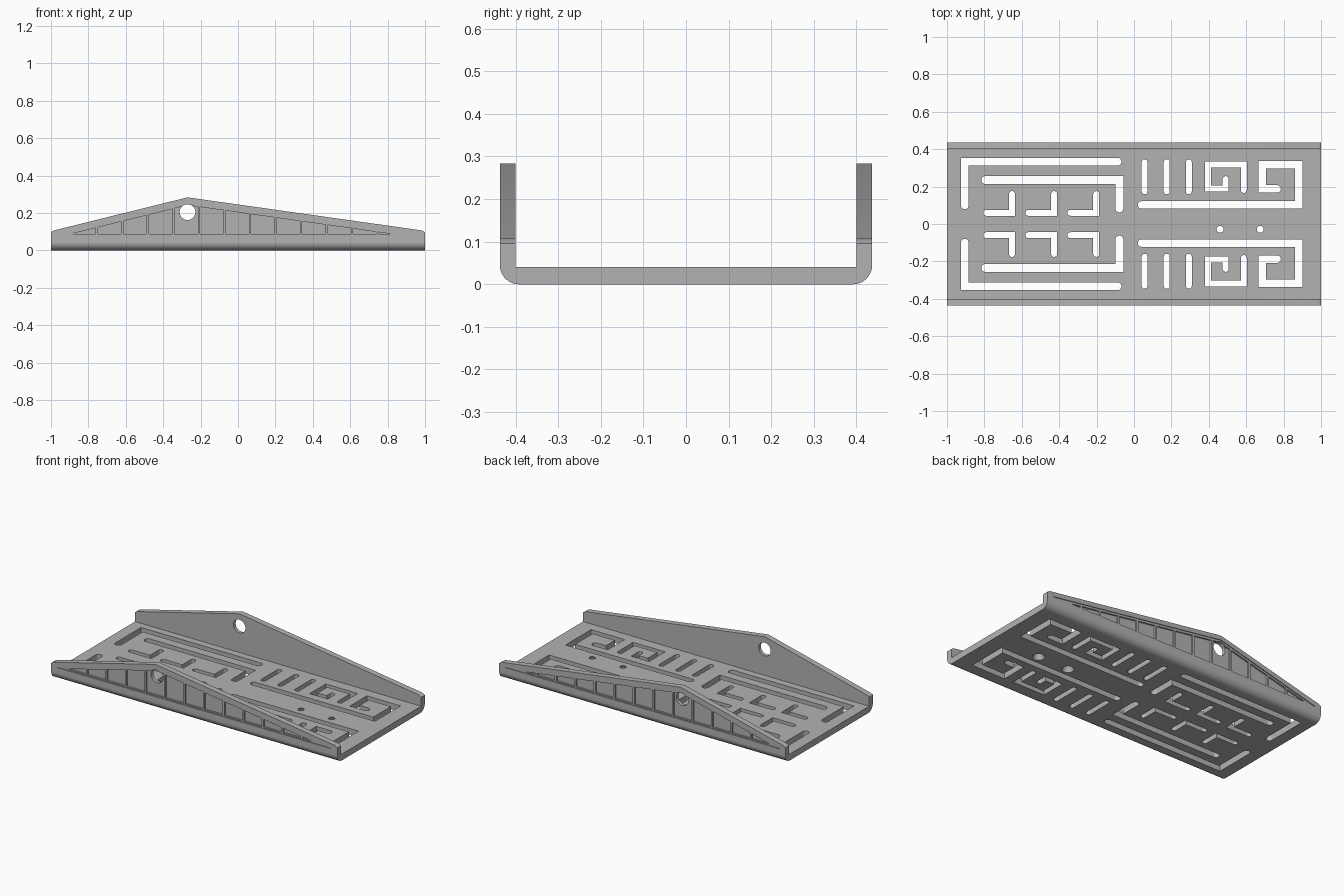
import bpy, bmesh, math
from mathutils import Vector

if "Cube" in bpy.data.objects:
    bpy.data.objects.remove(bpy.data.objects["Cube"])

APEX, PEAK, RIM, W, IN, R = -0.27, 0.284, 0.107, 0.437, 0.40, 0.045

grey = bpy.data.materials.new("plain grey")
grey.use_nodes = True
grey.diffuse_color = (0.45, 0.45, 0.45, 1)
grey.node_tree.nodes["Principled BSDF"].inputs["Base Color"].default_value = grey.diffuse_color


def prisms(name, outlines, place):
    """One object of closed prisms; place(u, v, end) maps an outline point to space."""
    bm = bmesh.new()
    for pts in outlines:
        rings = [[bm.verts.new(place(u, v, end)) for u, v in pts] for end in (0, 1)]
        bm.faces.new(rings[0])
        bm.faces.new(rings[1][::-1])
        n = len(pts)
        for i in range(n):
            j = (i + 1) % n
            bm.faces.new((rings[0][j], rings[0][i], rings[1][i], rings[1][j]))
    bmesh.ops.recalc_face_normals(bm, faces=bm.faces)
    me = bpy.data.meshes.new(name)
    bm.to_mesh(me)
    bm.free()
    ob = bpy.data.objects.new(name, me)
    bpy.context.collection.objects.link(ob)
    me.materials.append(grey)
    return ob


def arc(cx, cy, r, a0, a1, n):
    return [(cx + r * math.cos(math.radians(a0 + (a1 - a0) * i / n)),
             cy + r * math.sin(math.radians(a0 + (a1 - a0) * i / n))) for i in range(n + 1)]


def stroke(path, width):
    """Outline of a slot that follows a path, with round ends and square corners."""
    p, h = [Vector(q) for q in path], width / 2

    def side(pts):
        out = []
        for i in range(1, len(pts)):
            d = (pts[i] - pts[i - 1]).normalized()
            nrm = Vector((d.y, -d.x))
            if i < len(pts) - 1:
                e = (pts[i + 1] - pts[i]).normalized()
                out.append(tuple(pts[i] + h * (nrm + Vector((e.y, -e.x)))))
            else:
                a = math.degrees(math.atan2(nrm.y, nrm.x))
                out += arc(pts[i].x, pts[i].y, h, a, a + 180, 10)
        return out
    return side(p) + side(p[::-1])


def boolean(ob, cutter, operation="DIFFERENCE"):
    mod = ob.modifiers.new("cut", "BOOLEAN")
    mod.operation, mod.solver, mod.object = operation, "EXACT", cutter
    bpy.ops.object.select_all(action="DESELECT")
    bpy.context.view_layer.objects.active = ob
    ob.select_set(True)
    bpy.ops.object.modifier_apply(modifier=mod.name)
    bpy.data.objects.remove(cutter)


def top(x):
    """Height of the sloping wall edge."""
    reach = 0.985 - APEX if x > APEX else 0.985 + APEX
    return PEAK - (PEAK - RIM) * abs(x - APEX) / reach


# Channel: U section swept along x
half = arc(W - R, R, R, -90, 0, 10) + [(W, 0.3), (IN, 0.3), (IN, 0.04)]
section = half + [(-y, z) for y, z in reversed(half)]
tray = prisms("channel_tray", [section], lambda u, v, e: (2 * e - 1, u, v))

# Gabled side outline
gable = [(-1.1, -0.1), (1.1, -0.1), (1.1, 0.06), (1, 0.06), (1, 0.096), (0.985, RIM), (APEX, PEAK),
         (-0.985, RIM), (-1, 0.098), (-1, 0.06), (-1.1, 0.06)]
boolean(tray, prisms("gable_cutter", [gable], lambda u, v, e: (u, e - 0.5, v)), "INTERSECT")

# Floor slots, mirrored front to back
slots = [
    ([(-0.905, 0.10), (-0.905, 0.333), (-0.088, 0.333)], 0.042),
    ([(-0.795, 0.235), (-0.078, 0.235), (-0.078, 0.083)], 0.042),
    ([(0.04, 0.102), (0.88, 0.102), (0.88, 0.317), (0.685, 0.317), (0.685, 0.188), (0.765, 0.188)], 0.04),
    ([(0.587, 0.182), (0.587, 0.318), (0.395, 0.318), (0.395, 0.19), (0.49, 0.19), (0.49, 0.24)], 0.032),
]
for i in range(3):
    x = 0.225 * i
    slots.append(([(-0.79 + x, 0.06), (-0.652 + x, 0.06), (-0.652 + x, 0.16)], 0.032))
    x = 0.057 + 0.118 * i
    slots.append(([(x, 0.175), (x, 0.33)], 0.032))
outlines = []
for path, width in slots:
    shape = stroke(path, width)
    outlines += [shape, [(x, -y) for x, y in reversed(shape)]]
boolean(tray, prisms("slot_cutter", outlines, lambda u, v, e: (u, v, e * 0.2 - 0.1)))

# Two countersunk screw holes
for x in (0.46, 0.675):
    circle = arc(0, 0, 1, 0, 345, 23)
    boolean(tray, prisms("screw_cutter", [circle], lambda u, v, e: (
        x + u * (0.04 - 0.026 * e), -0.028 + v * (0.04 - 0.026 * e), -0.01 + 0.06 * e)))

# Wall recesses: a shallow triangle, then deeper pockets between ribs
triangle = [(-0.965, 0.08), (0.965, 0.08), (APEX, PEAK - 0.028)]
ribs = [-0.885] + [-0.755 + 0.1365 * i for i in range(12)] + [0.82]
pockets = []
for a, b in zip(ribs, ribs[1:]):
    a, b = a + 0.006, b - 0.006
    xs = [b, APEX, a] if a < APEX < b else [b, a]
    pockets.append([(a, 0.087), (b, 0.087)] + [(x, max(top(x) - 0.042, 0.0885)) for x in xs])
for s in (-1, 1):
    for shapes, depth in (([triangle], 0.005), (pockets, 0.015)):
        boolean(tray, prisms("pocket_cutter", shapes,
                             lambda u, v, e: (u, s * (W - depth + e * 0.1), v)))

# Hanging hole through both walls
boolean(tray, prisms("hole_cutter", [arc(APEX, 0.205, 0.042, 0, 350, 35)],
                     lambda u, v, e: (u, e * 1.2 - 0.6, v)))

bpy.ops.object.shade_smooth_by_angle(angle=math.radians(30))
normals = tray.modifiers.new("even normals", "WEIGHTED_NORMAL")
normals.keep_sharp = True
